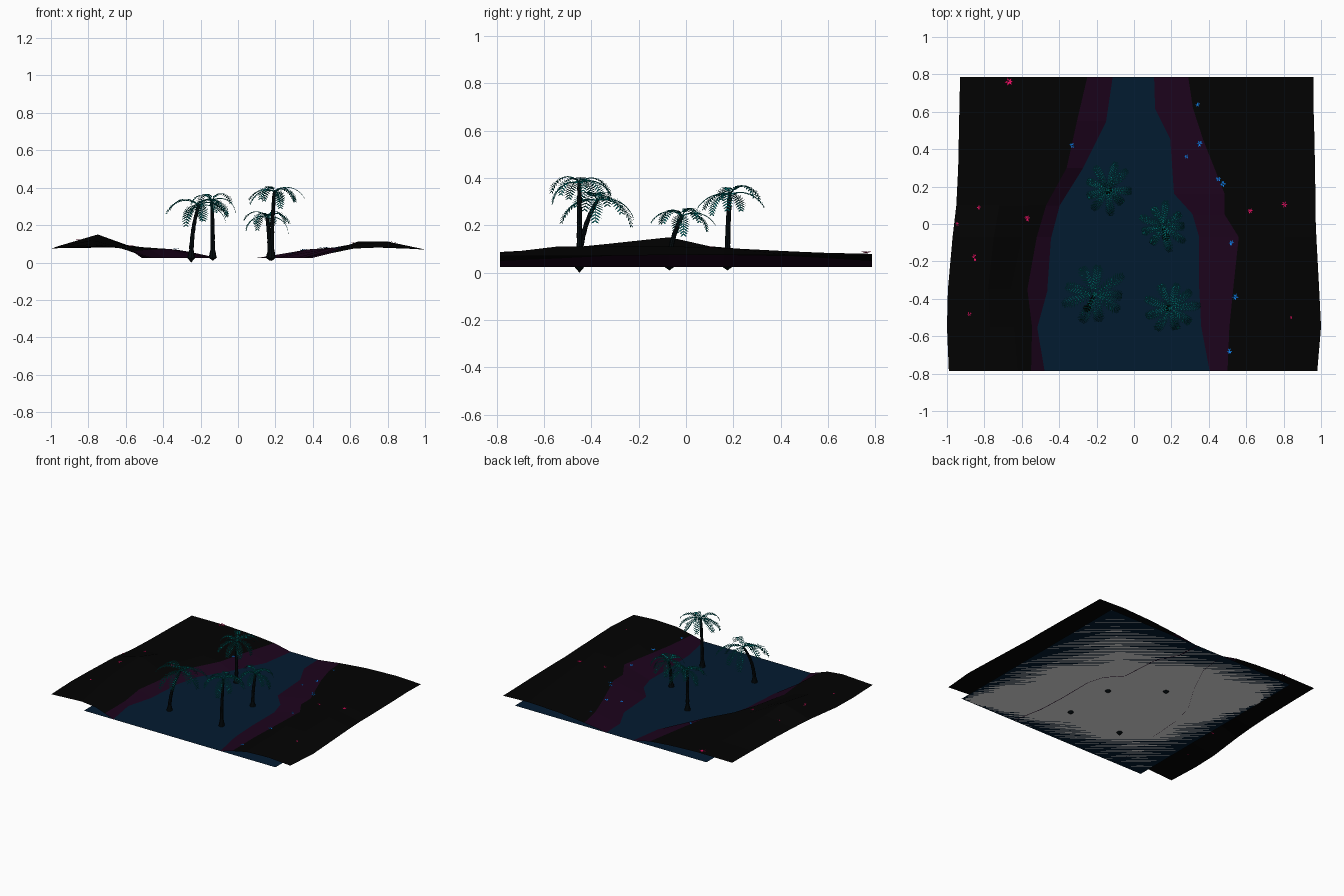
import bpy, math, random
from mathutils import Vector

if "Cube" in bpy.data.objects:
    bpy.data.objects.remove(bpy.data.objects["Cube"])
random.seed(4)

def mat(name, r, g, b):
    m = bpy.data.materials.new(name)
    m.diffuse_color = (r, g, b, 1)
    m.use_nodes = True
    m.node_tree.nodes["Principled BSDF"].inputs["Base Color"].default_value = m.diffuse_color
    return m

BLACK = mat("black_soil", .0007, .0007, .0007)
PURPLE = mat("purple_bank", .0115, .001, .0115)
WATER = mat("deep_blue_water", .0008, .011, .03)
WHITE = mat("pale_shimmer", .8, .8, .8)
TRUNK = mat("dark_bark", .0008, .003, .004)
LEAF = mat("teal_leaf", 0, .17, .17)
PINK = mat("pink_tuft", .8, .004, .12)
BLUE = mat("blue_tuft", .004, .2, .8)

def make(name, verts, faces, mats, idx=None):
    me = bpy.data.meshes.new(name)
    me.from_pydata([tuple(v) for v in verts], [], faces)
    for m in mats:
        me.materials.append(m)
    if idx:
        for p, i in zip(me.polygons, idx):
            p.material_index = i
    ob = bpy.data.objects.new(name, me)
    bpy.context.collection.objects.link(ob)
    return ob

# Banks: per row y, then (x, z) of outer rim, ridge, shoulder, bank top; then water-edge x
WL = .026
LEFT = [
    (-.785, -.99, .075, -.74, .088, -.62, .075, -.55, .05, -.475),
    (-.55, -1.0, .075, -.77, .10, -.64, .08, -.545, .055, -.515),
    (-.35, -.995, .075, -.78, .12, -.66, .088, -.57, .058, -.46),
    (-.07, -.97, .085, -.75, .15, -.60, .088, -.52, .065, -.44),
    (.10, -.95, .08, -.72, .112, -.57, .085, -.47, .07, -.395),
    (.30, -.94, .08, -.70, .095, -.50, .08, -.36, .072, -.27),
    (.55, -.935, .08, -.68, .085, -.45, .078, -.305, .065, -.145),
    (.785, -.93, .078, -.65, .08, -.42, .07, -.25, .055, -.11)]
RIGHT = [
    (-.785, .98, .07, .80, .082, .62, .075, .50, .05, .40),
    (-.55, 1.0, .07, .80, .11, .64, .10, .51, .06, .355),
    (-.35, .99, .072, .80, .112, .64, .112, .53, .07, .345),
    (-.07, .975, .075, .80, .112, .65, .112, .56, .085, .345),
    (.05, .97, .075, .79, .108, .62, .10, .485, .075, .31),
    (.16, .97, .075, .79, .105, .61, .097, .485, .075, .21),
    (.45, .965, .075, .78, .09, .58, .085, .37, .07, .19),
    (.62, .96, .075, .77, .083, .54, .08, .315, .06, .105),
    (.785, .96, .072, .75, .08, .50, .07, .29, .05, .10)]

def bank(name, rows):
    verts, faces, idx = [], [], []
    for r in rows:
        y = r[0]
        verts += [(r[i], y, r[i + 1]) for i in (1, 3, 5, 7)] + [(r[9], y, WL - .001)]
    for j in range(len(rows) - 1):
        for i in range(4):
            a, b = j * 5 + i, j * 5 + i + 1
            f = (a, b, b + 5, a + 5)
            faces.append(f if rows[0][1] < 0 else f[::-1])
            idx.append(1 if i == 3 else 0)
    return make(name, verts, faces, [BLACK, PURPLE], idx)

bank("left_bank", LEFT)
bank("right_bank", RIGHT)

# Water sheet and the pale shimmer sheet that shares its level
sq = [(-.72, -.787, WL), (.86, -.787, WL), (.86, .787, WL), (-.72, .787, WL)]
make("water", sq, [(0, 1, 2, 3)], [WATER])
make("shimmer", sq, [(0, 1, 3), (1, 2, 3)], [WHITE])

# Trunk: rings swept along a bent path, with a pointed root
def trunk(name, base, top, root):
    b, t = Vector((*base, .025)), Vector(top)
    c = Vector((b.x, b.y, b.z + (t.z - b.z) * .55))
    n, s = 14, 8
    verts, faces = [Vector((b.x, b.y, root))], []
    for k in range(n + 1):
        u = k / n
        p = b * (1 - u) ** 2 + c * 2 * u * (1 - u) + t * u * u
        r = .012 - .004 * u + (.009 * (1 - u * 8) if u < .125 else 0) + (.0015 if k % 2 else 0)
        for i in range(s):
            a = math.tau * i / s
            verts.append(p + Vector((r * math.cos(a), r * math.sin(a), 0)))
    for k in range(n):
        for i in range(s):
            o, q = 1 + k * s, (i + 1) % s
            faces.append((o + i, o + q, o + s + q, o + s + i))
    faces += [(0, 1 + (i + 1) % s, 1 + i) for i in range(s)]
    faces.append([1 + n * s + i for i in range(s)])
    make(name, verts, faces, [TRUNK])

# Crown: drooping ribs with a pair of flat leaflets at each step
def crown(name, top, length, count):
    verts, faces = [], []
    def add(*pts):
        o = len(verts)
        verts.extend(pts)
        faces.append(list(range(o, o + len(pts))))
    for f in range(count):
        yaw = math.tau * f / count + random.uniform(-.12, .12)
        out = Vector((math.cos(yaw), math.sin(yaw), 0))
        side = Vector((-out.y, out.x, 0))
        p0 = math.radians(random.uniform(5, 55))
        p1 = math.radians(random.uniform(-90, -60))
        n = 13
        L = length * random.uniform(.92, 1.1)
        p = Vector(top)
        for k in range(n):
            u = k / n
            a = p0 + (p1 - p0) * u
            d = out * math.cos(a) + Vector((0, 0, math.sin(a)))
            up = side.cross(d)
            q = p + d * (L / n)
            w = .0022 * (1 - u) + .0006
            add(p - side * w, p + side * w, q + side * w, q - side * w)
            add(p - up * w, p + up * w, q + up * w, q - up * w)
            if k > 0:
                ll = .034 * math.sin(math.pi * (.15 + .75 * u)) * length / .16
                for sg in (-1, 1):
                    tip = q + side * sg * ll * .85 + d * ll * .5 - Vector((0, 0, ll * .1))
                    m = (q + tip) / 2
                    h = d * .0042
                    add(q - h * .6, m - h, tip, m + h, q + h * .6)
            p = q
    make(name, verts, faces, [LEAF])

PALMS = [("front_left_palm", (-.25, -.45), (-.21, -.375, .305), 0, .195),
         ("front_right_palm", (.18, -.45), (.195, -.45, .38), .008, .17),
         ("back_left_palm", (-.135, .175), (-.14, .185, .33), .01, .16),
         ("middle_right_palm", (.17, -.07), (.155, -.015, .24), .01, .155)]
for name, base, top, root, ln in PALMS:
    trunk(name + "_trunk", base, top, root)
    crown(name + "_crown", top, ln, 9)

# Small grass tufts scattered on the banks
def height(x, y):
    rows = LEFT if x < 0 else RIGHT
    j = max(i for i in range(len(rows) - 1) if rows[i][0] <= y)
    t = (y - rows[j][0]) / (rows[j + 1][0] - rows[j][0])
    r = [a + (b - a) * t for a, b in zip(rows[j], rows[j + 1])] + [WL]
    for i in (1, 3, 5, 7):
        x0, x1 = r[i], r[i + 2]
        if min(x0, x1) <= x <= max(x0, x1):
            return r[i + 1] + (r[i + 3] - r[i + 1]) * (x - x0) / (x1 - x0)
    return WL

def tufts(name, spots, m):
    verts, faces = [], []
    for x, y, r in spots:
        z = height(x, y) + .002
        for k in range(6):
            a = math.tau * k / 6 + random.uniform(-.3, .3)
            d, s = Vector((math.cos(a), math.sin(a), 0)), Vector((-math.sin(a), math.cos(a), 0))
            c, o = Vector((x, y, z)), len(verts)
            mid = c + d * r * .5 + Vector((0, 0, r * .25))
            verts += [c, mid - s * r * .2, c + d * r + Vector((0, 0, r * .3)), mid + s * r * .2]
            faces.append((o, o + 1, o + 2, o + 3))
    make(name, verts, faces, [m])

tufts("pink_tufts", [(-.67, .762, .026), (.805, .105, .019), (-.83, .09, .013), (-.57, .03, .018),
                     (-.945, 0, .012), (-.85, -.18, .02), (-.88, -.48, .012), (.62, .07, .016),
                     (.84, -.5, .008)], PINK)
tufts("blue_tufts", [(.34, .64, .013), (-.33, .42, .016), (.35, .43, .019), (.28, .36, .012),
                     (.45, .24, .016), (.475, .215, .019), (.52, -.1, .016), (.54, -.39, .02),
                     (.51, -.68, .016)], BLUE)
